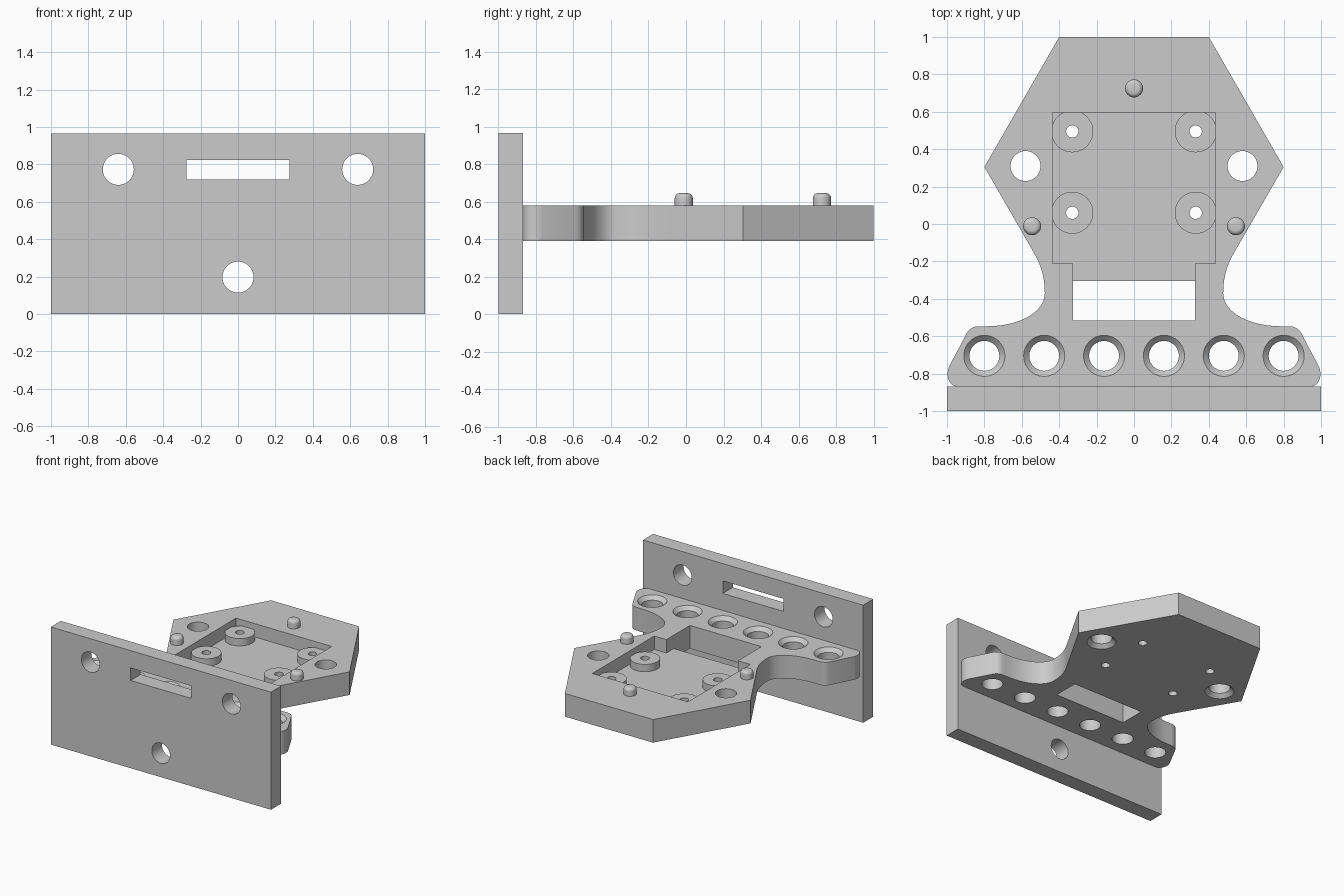
import bpy, bmesh, math
from mathutils import Vector, Matrix, geometry

old = bpy.data.objects.get("Cube")
if old:
    bpy.data.objects.remove(old)

grey = bpy.data.materials.new("plain grey")
grey.use_nodes = True
colour = (0.6, 0.6, 0.6, 1)
grey.diffuse_color = colour
grey.node_tree.nodes["Principled BSDF"].inputs["Base Color"].default_value = colour

BOTTOM, TOP, FLOOR, BOSS_TOP = 0.39, 0.58, 0.47, 0.53
BACK_OF_PLATE = -0.87


def finish(name, bm):
    bmesh.ops.recalc_face_normals(bm, faces=bm.faces)
    mesh = bpy.data.meshes.new(name)
    bm.to_mesh(mesh)
    bm.free()
    mesh.materials.append(grey)
    ob = bpy.data.objects.new(name, mesh)
    bpy.context.collection.objects.link(ob)
    return ob


def box(name, low, high):
    bm = bmesh.new()
    low, high = Vector(low), Vector(high)
    size = Matrix.Diagonal(high - low).to_4x4()
    bmesh.ops.create_cube(bm, size=1, matrix=Matrix.Translation((low + high) / 2) @ size)
    return finish(name, bm)


def turned(name, profile, x, y, sides=40):
    """Stack of rings (radius, z), closed at both ends."""
    bm = bmesh.new()
    rings = []
    for r, z in profile:
        angles = [math.tau * i / sides for i in range(sides)]
        rings.append([bm.verts.new((x + r * math.cos(a), y + r * math.sin(a), z)) for a in angles])
    for a, b in zip(rings, rings[1:]):
        for i in range(sides):
            j = (i + 1) % sides
            bm.faces.new((a[i], a[j], b[j], b[i]))
    bm.faces.new(rings[0])
    bm.faces.new(rings[-1])
    return finish(name, bm)


def select_only(ob):
    bpy.ops.object.select_all(action="DESELECT")
    ob.select_set(True)
    bpy.context.view_layer.objects.active = ob


def combine(target, other, operation="DIFFERENCE"):
    mod = target.modifiers.new("shape", "BOOLEAN")
    mod.operation, mod.solver, mod.object = operation, "EXACT", other
    select_only(target)
    bpy.ops.object.modifier_apply(modifier=mod.name)
    bpy.data.objects.remove(other)


def smooth(ob):
    select_only(ob)
    bpy.ops.object.shade_smooth_by_angle(angle=math.radians(30))


def bend(a, b, c, d, steps):
    points = [Vector((*p, 0)) for p in (a, b, c, d)]
    return [tuple(p.xy) for p in geometry.interpolate_bezier(*points, steps)]


# Base outline: half hexagon, curved waist and rounded front bar, then mirrored
half = [(0.4, 1), (0.8, 0.305)]
half += bend((0.535, -0.154), (0.5, -0.215), (0.477, -0.28), (0.477, -0.37), 12)
half += bend((0.477, -0.37), (0.477, -0.47), (0.61, -0.547), (0.79, -0.547), 16)[1:]
half += bend((0.83, -0.547), (0.86, -0.547), (0.88, -0.56), (0.895, -0.585), 8)
half += bend((0.99, -0.765), (1.005, -0.8), (1.0, -0.87), (0.935, BACK_OF_PLATE), 10)
outline = half + [(-x, y) for x, y in reversed(half)]

bm = bmesh.new()
face = bm.faces.new([bm.verts.new((x, y, BOTTOM)) for x, y in outline])
extruded = bmesh.ops.extrude_face_region(bm, geom=[face])["geom"]
bmesh.ops.translate(bm, vec=(0, 0, TOP - BOTTOM),
                    verts=[v for v in extruded if isinstance(v, bmesh.types.BMVert)])
base = finish("base_plate", bm)

# Pocket with a narrower step leading to the through slot
combine(base, box("pocket", (-0.435, -0.21, FLOOR), (0.435, 0.595, 1)))
combine(base, box("pocket_step", (-0.325, -0.4, FLOOR), (0.325, 0, 1)))
combine(base, box("through_slot", (-0.325, -0.515, 0), (0.325, -0.305, 1)))

# Raised screw bosses in the pocket
for x in (-0.33, 0.33):
    for y in (0.06, 0.495):
        combine(base, turned("boss", [(0.112, 0.43), (0.112, BOSS_TOP)], x, y), "UNION")
        combine(base, turned("boss_hole", [(0.033, 0.2), (0.033, 0.8)], x, y, 24))

# Row of holes countersunk from above
for i in range(6):
    combine(base, turned("row_hole", [(0.08, 0.2), (0.08, TOP - 0.03), (0.11, TOP), (0.11, 0.7)],
                         -0.8 + 0.32 * i, -0.705))

# Side holes countersunk from below
for x in (-0.58, 0.58):
    combine(base, turned("side_hole", [(0.11, 0.2), (0.11, BOTTOM), (0.08, BOTTOM + 0.03), (0.08, 0.8)],
                         x, 0.31))
smooth(base)

# Upright front plate with a slot and three round holes
plate = box("front_plate", (-1, -1, 0), (1, BACK_OF_PLATE, 0.965))
combine(plate, box("plate_slot", (-0.275, -1.2, 0.72), (0.275, -0.6, 0.823)))
for x, z in ((-0.64, 0.773), (0.64, 0.773), (0, 0.197)):
    hole = turned("plate_hole", [(0.083, 0.6), (0.083, 1.2)], 0, 0)
    hole.data.transform(Matrix.Translation((x, 0, z)) @ Matrix.Rotation(math.pi / 2, 4, "X"))
    combine(plate, hole)
smooth(plate)

# Locating pins with rounded tips
tip = [(0.023 + 0.025 * math.cos(a), 0.62 + 0.025 * math.sin(a))
       for a in (math.pi / 2 * i / 6 for i in range(7))]
for name, x, y in (("back_pin", 0, 0.725), ("left_pin", 0.545, -0.012), ("right_pin", -0.545, -0.012)):
    smooth(turned(name, [(0.048, TOP - 0.03)] + tip, x, y, 32))
